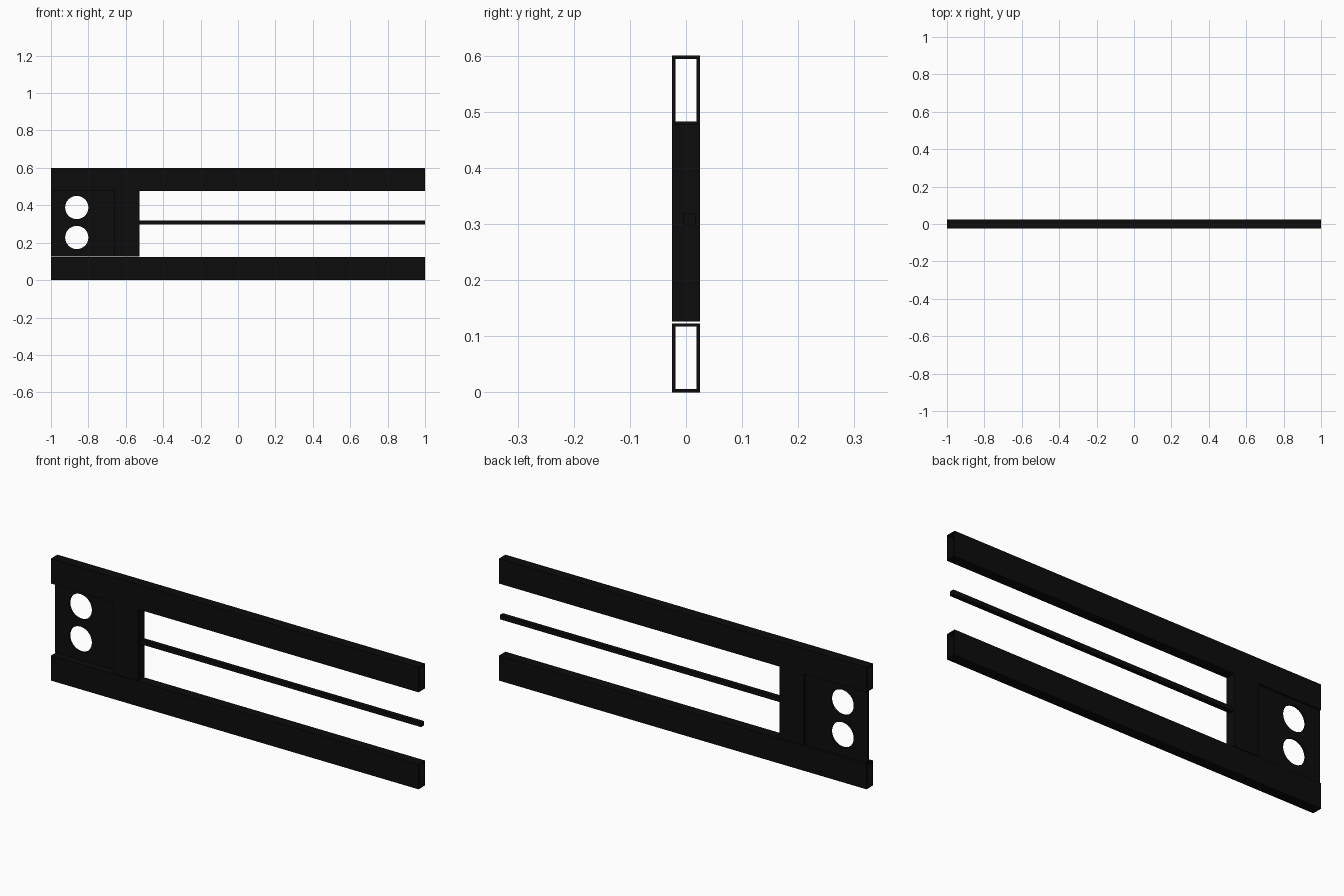
import bpy
import math
from mathutils import Matrix, Vector

cube = bpy.data.objects.get("Cube")
if cube:
    bpy.data.objects.remove(cube, do_unlink=True)

# Single matte black finish
COLOUR = (0.0035, 0.0035, 0.0035, 1)
black = bpy.data.materials.new("matte_black")
black.use_nodes = True
black.diffuse_color = COLOUR
shader = next(n for n in black.node_tree.nodes if n.type == "BSDF_PRINCIPLED")
shader.inputs["Base Color"].default_value = COLOUR
shader.inputs["Roughness"].default_value = 0.6

X, Y, Z = Vector((1, 0, 0)), Vector((0, 1, 0)), Vector((0, 0, 1))


def rect(u0, u1, v0, v1):
    return [(u0, v0), (u1, v0), (u1, v1), (u0, v1)]


def circle(u, v, r, n=48):
    return [(u + r * math.cos(2 * math.pi * i / n),
             v + r * math.sin(2 * math.pi * i / n)) for i in range(n)]


def tube(u0, u1, v0, v1, wall):
    return [rect(u0, u1, v0, v1),
            rect(u0 + wall, u1 - wall, v0 + wall, v1 - wall)]


def prism(name, outlines, u, v, start, end):
    """Extrude outlines (inner ones become holes) drawn in the u, v plane."""
    w = u.cross(v)
    curve = bpy.data.curves.new(name, "CURVE")
    curve.dimensions = "2D"
    curve.fill_mode = "BOTH"
    curve.extrude = (end - start) / 2
    for outline in outlines:
        spline = curve.splines.new("POLY")
        spline.points.add(len(outline) - 1)
        for point, (a, b) in zip(spline.points, outline):
            point.co = (a, b, 0, 1)
        spline.use_cyclic_u = True
    helper = bpy.data.objects.new(name + "_outline", curve)
    bpy.context.collection.objects.link(helper)
    graph = bpy.context.evaluated_depsgraph_get()
    mesh = bpy.data.meshes.new_from_object(helper.evaluated_get(graph))
    bpy.data.objects.remove(helper, do_unlink=True)
    bpy.data.curves.remove(curve)

    # Stand the extrusion in place along its axis
    turn = Matrix((u, v, w)).transposed().to_4x4()
    mesh.transform(Matrix.Translation(w * (start + end) / 2) @ turn)
    mesh.name = name
    mesh.materials.clear()
    mesh.materials.append(black)
    mesh.shade_flat()
    obj = bpy.data.objects.new(name, mesh)
    bpy.context.collection.objects.link(obj)
    return obj


HALF_DEPTH = 0.025
RAIL = 0.123
HEIGHT = 0.6
WALL = 0.006
POST_LEFT, POST_RIGHT = -0.66, -0.527
LOW, HIGH = RAIL + 0.003, HEIGHT - RAIL

# Hollow top and bottom rails
for name, base in (("bottom_rail", 0), ("top_rail", HIGH)):
    prism(name, tube(-HALF_DEPTH, HALF_DEPTH, base, base + RAIL, WALL),
          Y, Z, -1, 1)

# Upright hollow post between the rails
prism("upright_post",
      tube(POST_LEFT, POST_RIGHT, -HALF_DEPTH, HALF_DEPTH, WALL),
      X, Y, LOW, HIGH)

# Thin end plate with two round holes, set towards the back
prism("end_plate",
      [rect(-1, POST_LEFT, LOW, HIGH),
       circle(-0.862, 0.388, 0.062), circle(-0.862, 0.228, 0.062)],
      X, Z, -0.017, -0.007)

# Slim middle bar running from the post to the open end
prism("middle_bar", [rect(-0.005, 0.017, 0.298, 0.32)], Y, Z, POST_RIGHT, 1)
